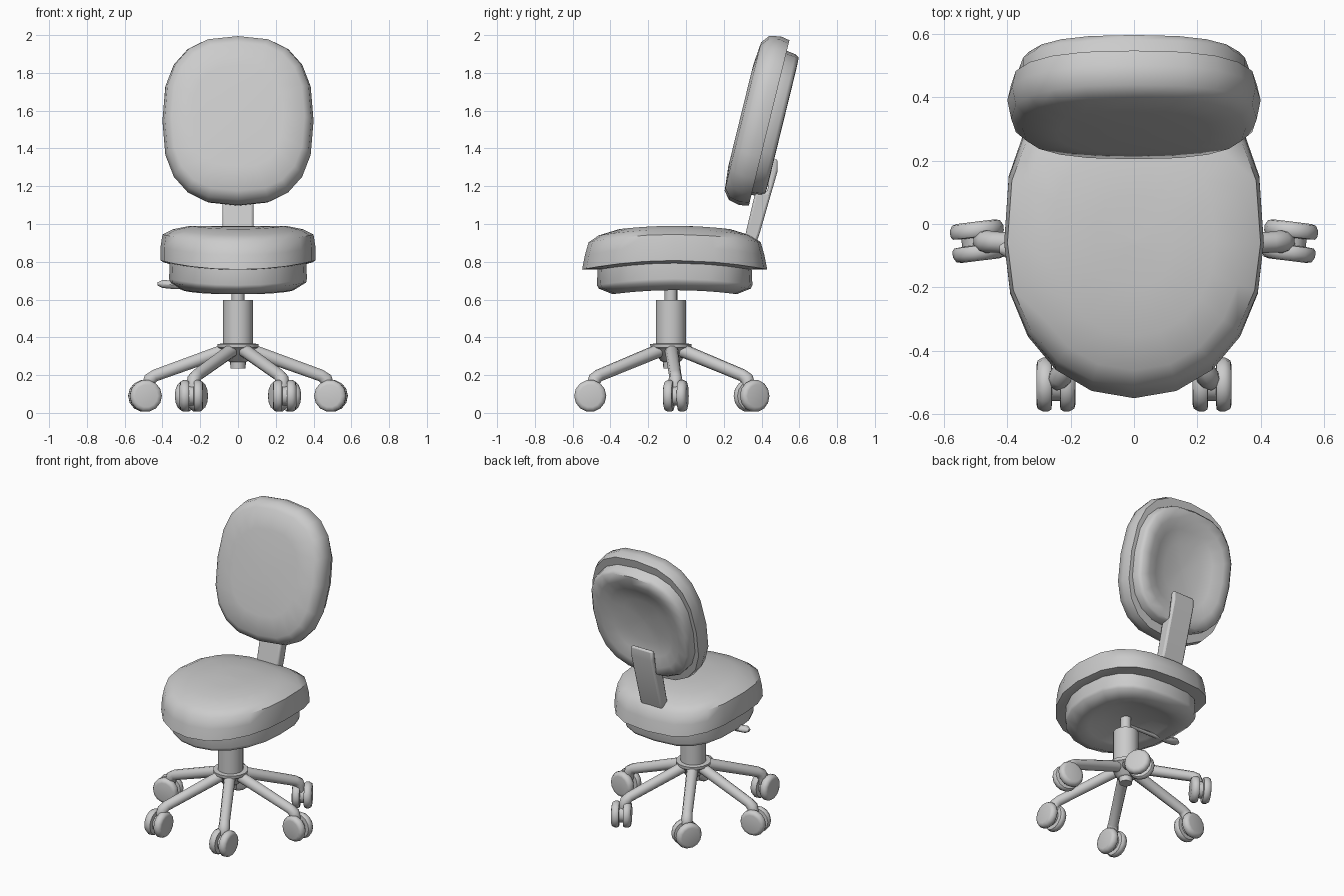
import bpy, bmesh, math
from mathutils import Matrix, Vector

cube = bpy.data.objects.get("Cube")
if cube:
    bpy.data.objects.remove(cube, do_unlink=True)

grey = bpy.data.materials.new("light grey")
grey.use_nodes = True
GREY = (0.6, 0.6, 0.6, 1)
grey.diffuse_color = GREY
grey.node_tree.nodes["Principled BSDF"].inputs["Base Color"].default_value = GREY

HUB_Y = -0.08


def finish(name, bm, matrix=Matrix(), angle=40):
    """Turn a bmesh into a smooth shaded object."""
    bmesh.ops.recalc_face_normals(bm, faces=bm.faces)
    mesh = bpy.data.meshes.new(name)
    bm.to_mesh(mesh)
    bm.free()
    mesh.transform(matrix)
    mesh.materials.append(grey)
    obj = bpy.data.objects.new(name, mesh)
    bpy.context.collection.objects.link(obj)
    bpy.ops.object.select_all(action="DESELECT")
    obj.select_set(True)
    bpy.context.view_layer.objects.active = obj
    bpy.ops.object.shade_smooth_by_angle(angle=math.radians(angle))
    return obj


def loft(name, rings, matrix=Matrix(), angle=40):
    """Skin a list of point rings and cap both ends."""
    bm = bmesh.new()
    loops = [[bm.verts.new(p) for p in ring] for ring in rings]
    n = len(loops[0])
    for a, b in zip(loops, loops[1:]):
        for i in range(n):
            j = (i + 1) % n
            bm.faces.new((a[i], a[j], b[j], b[i]))
    bm.faces.new(loops[0])
    bm.faces.new(loops[-1])
    return finish(name, bm, matrix, angle)


def lathe(name, profile, matrix=Matrix(), sides=16, angle=40):
    """Revolve (radius, height) pairs round the z axis."""
    turns = [math.tau * i / sides for i in range(sides)]
    return loft(name, [[(r * math.cos(t), r * math.sin(t), z) for t in turns]
                       for r, z in profile], matrix, angle)


def pad(name, half_x, half_y, power_pos, power_neg, bend, profile, matrix, sides=20):
    """Rounded oval pad from (x scale, y scale, height), drooping at the ends."""
    rings = []
    for sx, sy, h in profile:
        ring = []
        for i in range(sides):
            t = math.tau * i / sides
            c, s = math.cos(t), math.sin(t)
            e = 2 / (power_pos if s > 0 else power_neg)
            x = math.copysign(abs(c) ** e, c) * sx
            y = math.copysign(abs(s) ** e, s) * sy
            ring.append((x * half_x, y * half_y, h - bend * y * y))
        rings.append(ring)
    return loft(name, rings, matrix, 50)


def tube(name, points, radii, sides=10, squash=1):
    """Round bar through a path lying in one vertical plane."""
    pts = [Vector(p) for p in points]
    flat = pts[-1] - pts[0]
    side = Vector((-flat.y, flat.x, 0)).normalized()
    rings = []
    for i, (p, r) in enumerate(zip(pts, radii)):
        d = (pts[min(i + 1, len(pts) - 1)] - pts[max(i - 1, 0)]).normalized()
        up = side.cross(d)
        rings.append([p + r * (side * math.cos(t) + up * squash * math.sin(t))
                      for t in (math.tau * k / sides for k in range(sides))])
    return loft(name, rings)


# Seat: cushion over a smaller shell with a hollow underside
seat_place = Matrix.Translation((0, -0.06, 0))
pad("seat_cushion", 0.41, 0.49, 2.8, 2.1, 0.048, [
    (0.86, 0.82, 0.79), (1, 1, 0.807), (1, 0.97, 0.88), (0.975, 0.93, 0.945),
    (0.84, 0.82, 0.972), (0.62, 0.6, 0.99), (0.3, 0.3, 0.99), (0.02, 0.02, 0.99)], seat_place)
pad("seat_shell", 0.41, 0.49, 2.8, 2.1, 0.048, [
    (0.02, 0.02, 0.70), (0.35, 0.33, 0.695), (0.55, 0.53, 0.665), (0.72, 0.67, 0.65),
    (0.88, 0.82, 0.69), (0.89, 0.84, 0.71), (0.88, 0.83, 0.82)], seat_place)

# Backrest: the same construction, stood up and leaning back
lean = math.radians(90 - 13.8)
back_place = Matrix.Translation((0, 0.44, 1.535)) @ Matrix.Rotation(lean, 4, "X")
pad("backrest_cushion", 0.4, 0.46, 2.6, 2.6, 0, [
    (0.85, 0.8, 0.0), (0.97, 0.98, 0.0), (1, 1, 0.05), (0.97, 0.97, 0.11),
    (0.88, 0.88, 0.143), (0.6, 0.6, 0.155), (0.02, 0.02, 0.155)], back_place)
pad("backrest_shell", 0.4, 0.46, 2.6, 2.6, 0, [
    (0.02, 0.02, -0.02), (0.35, 0.35, -0.025), (0.55, 0.54, -0.045), (0.72, 0.68, -0.072),
    (0.86, 0.81, -0.07), (0.91, 0.84, -0.05), (0.91, 0.86, 0.02)], back_place)

# Flat bar joining the seat to the backrest
bar_side = [(0.29, 0.84), (0.35, 0.84), (0.39, 0.95), (0.485, 1.28), (0.485, 1.345),
            (0.455, 1.34), (0.43, 1.17), (0.365, 1.16)]
bar = loft("back_bar", [[(x, y, z) for y, z in bar_side] for x in (-0.082, 0.082)], angle=30)
bevel = bar.modifiers.new("soft_edges", "BEVEL")
bevel.width, bevel.segments = 0.012, 2

# Gas lift and hub
hub = Matrix.Translation((0, HUB_Y, 0))
lathe("lift_rod", [(0.034, 0.58), (0.034, 0.71)], hub)
lathe("lift_column", [(0.08, 0.34), (0.08, 0.597)], hub)
lathe("hub", [(0.04, 0.235), (0.042, 0.27), (0.055, 0.275), (0.09, 0.335),
              (0.108, 0.345), (0.11, 0.365), (0.08, 0.367)], hub)

# Height lever under the seat, on the right
tube("height_lever", [(-0.02, HUB_Y, 0.66), (-0.28, HUB_Y, 0.665), (-0.34, HUB_Y, 0.677),
                      (-0.40, HUB_Y, 0.683), (-0.425, HUB_Y, 0.683)],
     [0.014, 0.016, 0.03, 0.03, 0.012], squash=0.75)

# Six legs, each ending in a twin wheel caster turned its own way
wheel_profile = [(0.05, 0.012), (0.078, 0.014), (0.085, 0.024), (0.085, 0.042),
                 (0.076, 0.058), (0.06, 0.062)]
legs = {"front": (-60, 0), "middle": (3, 83), "rear": (60, 30)}
for label, (heading, axle) in legs.items():
    for side, sign in (("left", 1), ("right", -1)):
        a = math.radians(heading)
        out = Vector((sign * math.cos(a), math.sin(a), 0))
        base = Vector((0, HUB_Y, 0))
        path = [(0.05, 0.335), (0.1, 0.32), (0.44, 0.198), (0.465, 0.18), (0.475, 0.15), (0.475, 0.1)]
        tube(f"{label}_leg_{side}", [base + out * r + Vector((0, 0, z)) for r, z in path],
             [0.036, 0.036, 0.033, 0.036, 0.035, 0.03])
        b = math.radians(axle)
        axis = Vector((sign * math.cos(b), math.sin(b), 0))
        place = Matrix.Translation(base + out * 0.493 + Vector((0, 0, 0.09)))
        lathe(f"{label}_axle_{side}", [(0.052, -0.03), (0.052, 0.03)],
              place @ axis.to_track_quat("Z", "Y").to_matrix().to_4x4(), 12)
        for part, d in (("outer", axis), ("inner", -axis)):
            turn = d.to_track_quat("Z", "Y").to_matrix().to_4x4()
            lathe(f"{label}_{part}_wheel_{side}", wheel_profile, place @ turn, 14, 50)
